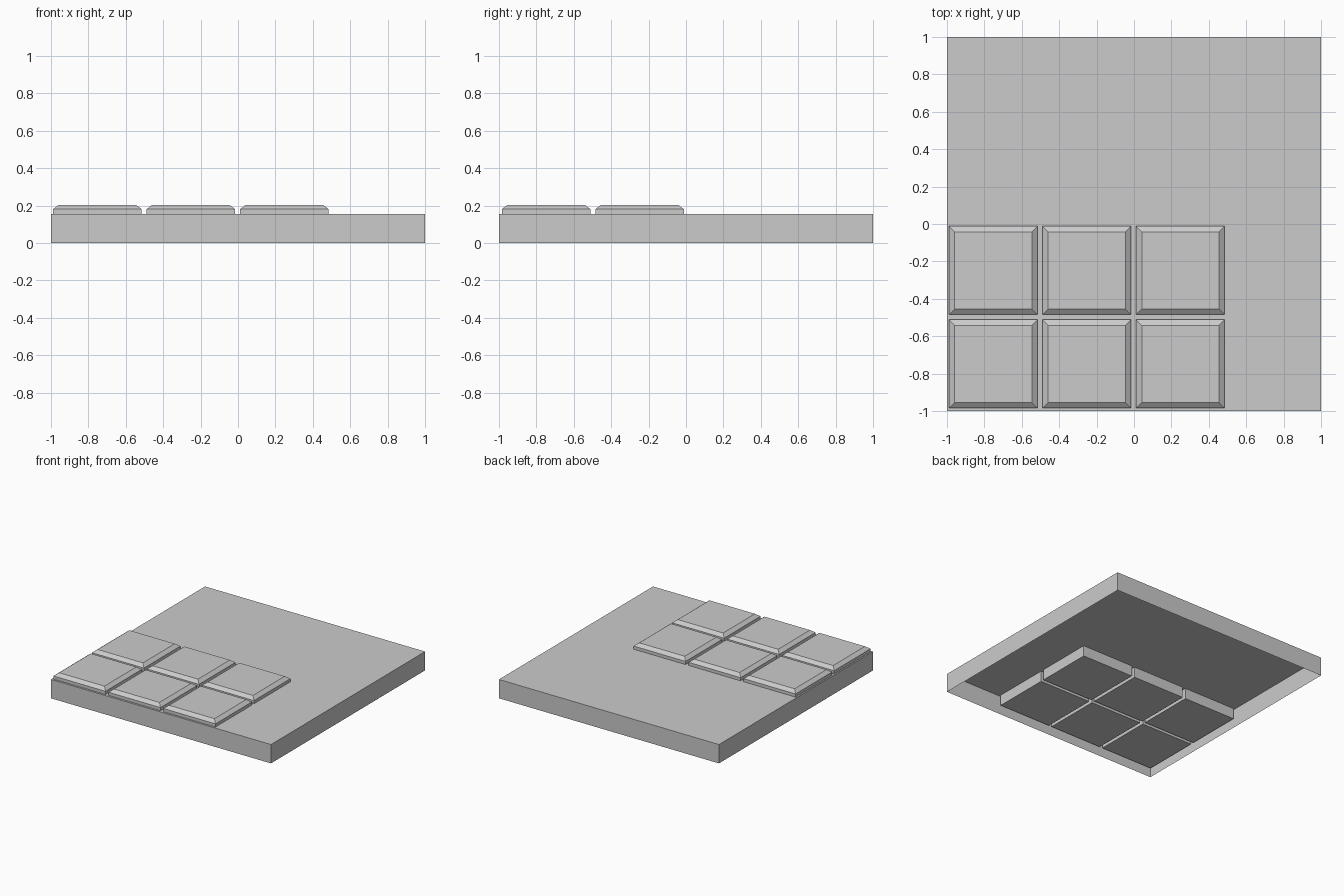
import bpy, bmesh

if "Cube" in bpy.data.objects:
    bpy.data.objects.remove(bpy.data.objects["Cube"])

SLAB_TOP = 0.155
TILE_BOTTOM, TILE_SHOULDER, TILE_TOP = 0.067, 0.181, 0.204
TILE_HALF, TILE_INSET = 0.2365, 0.03


def stacked_squares(name, centre, levels, open_bottom=False):
    """Loft square rings given as (half size, z) and cap the ends."""
    bm = bmesh.new()
    corners = [(-1, -1), (1, -1), (1, 1), (-1, 1)]
    rings = [[bm.verts.new((sx * h, sy * h, z)) for sx, sy in corners]
             for h, z in levels]
    for low, high in zip(rings, rings[1:]):
        for i in range(4):
            j = (i + 1) % 4
            bm.faces.new((low[i], low[j], high[j], high[i]))
    bm.faces.new(rings[-1])
    if not open_bottom:
        bm.faces.new(rings[0][::-1])
    mesh = bpy.data.meshes.new(name)
    bm.to_mesh(mesh)
    bm.free()
    obj = bpy.data.objects.new(name, mesh)
    obj.location = (centre[0], centre[1], 0)
    bpy.context.collection.objects.link(obj)
    return obj


# Base slab, a hollow shell open underneath
stacked_squares("base_slab", (0, 0), [(1, 0), (1, SLAB_TOP)], open_bottom=True)

# Chamfered tiles, sunk through the slab top
for row in range(2):
    for col in range(3):
        stacked_squares(
            f"tile_{row + 1}_{col + 1}",
            (-0.752 + 0.5 * col, -0.748 + 0.5 * row),
            [(TILE_HALF, TILE_BOTTOM), (TILE_HALF, TILE_SHOULDER),
             (TILE_HALF - TILE_INSET, TILE_TOP)])
